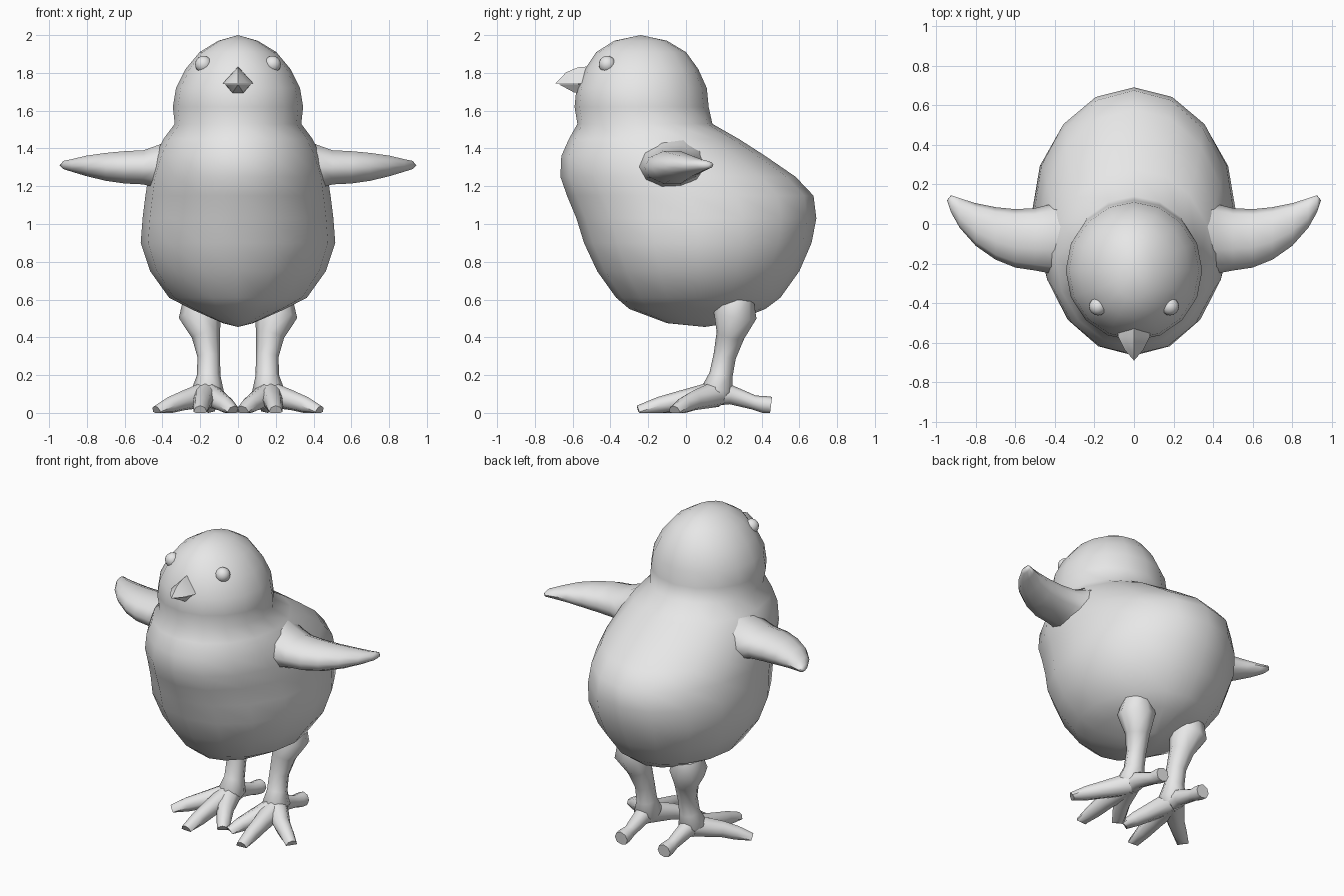
import bpy
import math
from mathutils import Vector

default_cube = bpy.data.objects.get("Cube")
if default_cube:
    bpy.data.objects.remove(default_cube, do_unlink=True)

# One plain grey for the whole figure
grey = bpy.data.materials.new("plain_grey")
grey.use_nodes = True
grey.diffuse_color = (0.8, 0.8, 0.8, 1)
grey.node_tree.nodes["Principled BSDF"].inputs["Base Color"].default_value = (0.8, 0.8, 0.8, 1)


def loft(name, rings, sharp=60, mirror=False):
    """Skin a list of equal-sized rings; a one-point ring closes to a tip."""
    verts, faces, starts = [], [], []
    for ring in rings:
        starts.append(len(verts))
        verts.extend(ring)
    for i in range(len(rings) - 1):
        a, b = starts[i], starts[i + 1]
        na, nb = len(rings[i]), len(rings[i + 1])
        n = max(na, nb)
        for k in range(n):
            j = (k + 1) % n
            quad = [a + k % na, a + j % na, b + j % nb, b + k % nb]
            faces.append(list(dict.fromkeys(quad)))
    for start, ring in ((starts[0], rings[0]), (starts[-1], rings[-1])):
        if len(ring) > 2:
            faces.append([start + k for k in range(len(ring))])
    mesh = bpy.data.meshes.new(name)
    mesh.from_pydata(verts, [], faces)
    obj = bpy.data.objects.new(name, mesh)
    bpy.context.collection.objects.link(obj)
    return finish(obj, sharp, mirror)


def finish(obj, sharp, mirror):
    """Consistent normals, smooth shading, material and left/right copy."""
    bpy.ops.object.select_all(action="DESELECT")
    bpy.context.view_layer.objects.active = obj
    obj.select_set(True)
    bpy.ops.object.mode_set(mode="EDIT")
    bpy.ops.mesh.select_all(action="SELECT")
    bpy.ops.mesh.normals_make_consistent(inside=False)
    bpy.ops.object.mode_set(mode="OBJECT")
    bpy.ops.object.shade_smooth_by_angle(angle=math.radians(sharp))
    obj.data.materials.clear()
    obj.data.materials.append(grey)
    if mirror:
        mod = obj.modifiers.new("mirror", "MIRROR")
        mod.use_axis = (True, False, False)
    return obj


def ellipse(centre, u, v, count):
    angles = [2 * math.pi * k / count for k in range(count)]
    return [centre + u * math.cos(t) + v * math.sin(t) for t in angles]


def tube(name, path, count=8):
    """Tapered limb along (x, y, z, radius) points, kept above the ground."""
    points = [Vector(p[:3]) for p in path]
    rings = []
    for i, p in enumerate(points):
        along = (points[min(i + 1, len(points) - 1)] - points[max(i - 1, 0)]).normalized()
        side = along.cross(Vector((0, 0, 1)))
        if abs(along.z) > 0.7:
            side = Vector((1, 0, 0))
        side = (side - along * side.dot(along)).normalized()
        ring = ellipse(p, side * path[i][3], along.cross(side) * path[i][3], count)
        for q in ring:
            q.z = max(q.z, 0)
        rings.append(ring)
    return loft(name, rings, 50, True)


# Body and head: (height, front y, back y, half width)
body_profile = [
    (0.475, -0.1, 0.23, 0.08), (0.55, -0.3, 0.42, 0.25), (0.61, -0.37, 0.5, 0.365),
    (0.75, -0.47, 0.6, 0.465), (0.9, -0.54, 0.665, 0.515), (1.03, -0.58, 0.69, 0.505),
    (1.15, -0.63, 0.675, 0.49), (1.25, -0.665, 0.58, 0.475), (1.36, -0.66, 0.42, 0.44),
    (1.45, -0.62, 0.28, 0.395), (1.53, -0.575, 0.14, 0.335), (1.62, -0.59, 0.12, 0.345),
    (1.72, -0.58, 0.11, 0.328), (1.82, -0.535, 0.065, 0.278), (1.91, -0.475, 0, 0.203),
    (1.97, -0.38, -0.1, 0.105),
]
body = [[Vector((0, 0.1, 0.455))]]
for z, front, back, half in body_profile:
    centre = Vector((0, (front + back) / 2, z))
    body.append(ellipse(centre, Vector((0, (back - front) / 2, 0)), Vector((half, 0, 0)), 16))
body.append([Vector((0, -0.24, 2))])
loft("body_and_head", body, 80)

# Wings: (x, front y, back y, low z, high z), swept back to a tip
wing_profile = [
    (0.3, -0.26, 0.13, 1.12, 1.49), (0.42, -0.25, 0.1, 1.18, 1.425),
    (0.5, -0.235, 0.08, 1.205, 1.395), (0.6, -0.22, 0.075, 1.21, 1.39),
    (0.7, -0.18, 0.085, 1.225, 1.38), (0.8, -0.11, 0.105, 1.25, 1.365),
    (0.88, -0.02, 0.13, 1.275, 1.345), (0.925, 0.06, 0.145, 1.29, 1.335),
]
wing = []
for x, front, back, low, high in wing_profile:
    centre = Vector((x, (front + back) / 2, (low + high) / 2))
    wing.append(ellipse(centre, Vector((0, (back - front) / 2, 0)),
                        Vector((0, 0, (high - low) / 2)), 10))
wing.append([Vector((0.945, 0.12, 1.31))])
loft("wing", wing, 60, True)

# Legs and toes
tube("leg", [
    (0.2, 0.27, 0.6, 0.09), (0.2, 0.26, 0.52, 0.115), (0.17, 0.235, 0.41, 0.075),
    (0.155, 0.205, 0.3, 0.06), (0.155, 0.185, 0.2, 0.062), (0.16, 0.165, 0.12, 0.085),
    (0.165, 0.155, 0.06, 0.05),
])
for toe_name, mid, tip in (
    ("inner_toe", (0.1, 0.01), (0.025, -0.12)),
    ("middle_toe", (0.185, -0.03), (0.2, -0.25)),
    ("outer_toe", (0.29, 0.04), (0.43, -0.06)),
):
    tube(toe_name, [(0.165, 0.16, 0.1, 0.07), (*mid, 0.065, 0.052),
                    ((mid[0] + tip[0]) / 2, (mid[1] + tip[1]) / 2, 0.04, 0.045),
                    (*tip, 0.005, 0.035)])
tube("hind_toe", [(0.16, 0.14, 0.1, 0.065), (0.16, 0.24, 0.095, 0.05),
                  (0.155, 0.36, 0.055, 0.038), (0.155, 0.41, 0.045, 0.045),
                  (0.155, 0.45, 0.04, 0.045)])


# Beak: stations of (y, half width, ridge height) above or below the mouth line
def beak(name, mouth, stations, tip_y, outline):
    rings = [[Vector((px * half, y, mouth + pz * height)) for px, pz in outline]
             for y, half, height in stations]
    return loft(name, rings + [[Vector((0, tip_y, mouth))]], 35)


beak("upper_beak", 1.745, [(-0.5, 0.08, 0.09), (-0.57, 0.08, 0.085), (-0.635, 0.048, 0.058)],
     -0.69, [(-1, 0), (-0.5, 0.5), (0, 1), (0.5, 0.5), (1, 0)])
beak("lower_beak", 1.738, [(-0.5, 0.07, -0.045), (-0.59, 0.065, -0.043)],
     -0.67, [(-1, 0), (-0.45, 1), (0.45, 1), (1, 0)])

# Eyes
bpy.ops.mesh.primitive_uv_sphere_add(segments=16, ring_count=10, radius=1)
eye = bpy.context.object
eye.name = "eye"
for v in eye.data.vertices:
    v.co = v.co * 0.045 + Vector((0.182, -0.417, 1.845))
finish(eye, 60, True)
